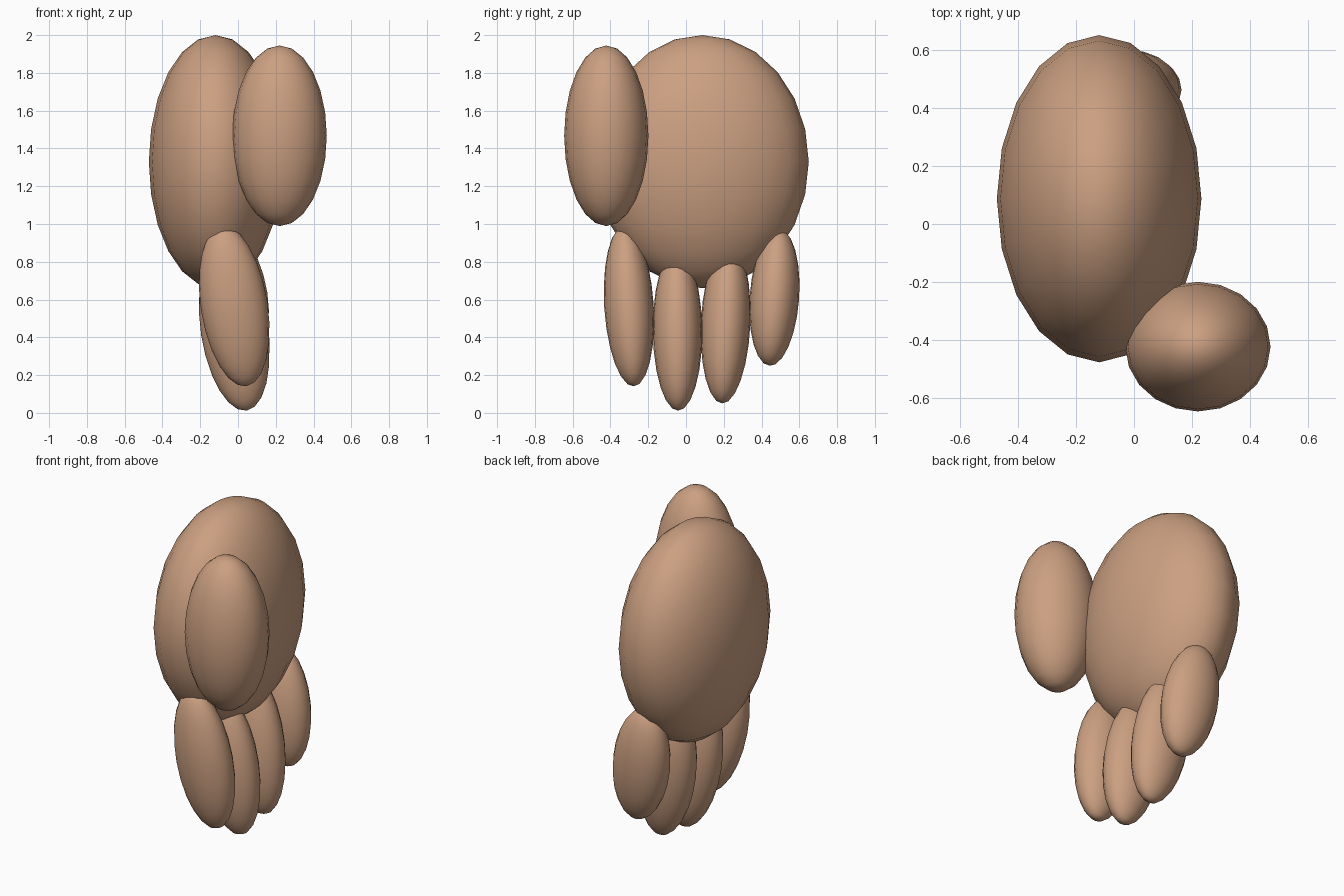
import bpy
from math import radians

cube = bpy.data.objects.get("Cube")
if cube:
    bpy.data.objects.remove(cube, do_unlink=True)

# One warm skin colour for the whole hand
SKIN = (0.60, 0.35, 0.22, 1.0)
skin = bpy.data.materials.new("skin tan")
skin.use_nodes = True
skin.diffuse_color = SKIN
skin.node_tree.nodes["Principled BSDF"].inputs["Base Color"].default_value = SKIN


def ellipsoid(name, center, radii, tilt_x=0.0, tilt_y=0.0):
    """Smooth stretched sphere, tilted in degrees about x and y."""
    bpy.ops.mesh.primitive_uv_sphere_add(
        segments=20, ring_count=12, radius=1, location=center,
        rotation=(radians(tilt_x), radians(tilt_y), 0))
    obj = bpy.context.object
    obj.name = name
    obj.scale = radii
    obj.data.materials.append(skin)
    bpy.ops.object.shade_smooth()
    return obj


# Palm and thumb
ellipsoid("palm", (-0.12, 0.087, 1.33), (0.352, 0.563, 0.67))
ellipsoid("thumb", (0.22, -0.422, 1.467), (0.25, 0.223, 0.478))

# Fingers: name, y, z, half length, fan angle
fingers = [
    ("index_finger", -0.302, 0.565, 0.43, 3.5),
    ("middle_finger", -0.045, 0.437, 0.43, 0.5),
    ("ring_finger", 0.21, 0.475, 0.43, -2.5),
    ("little_finger", 0.468, 0.612, 0.367, -4.0),
]
for name, y, z, length, fan in fingers:
    ellipsoid(name, (-0.02, y, z), (0.177, 0.131, length), fan, -8.8)
